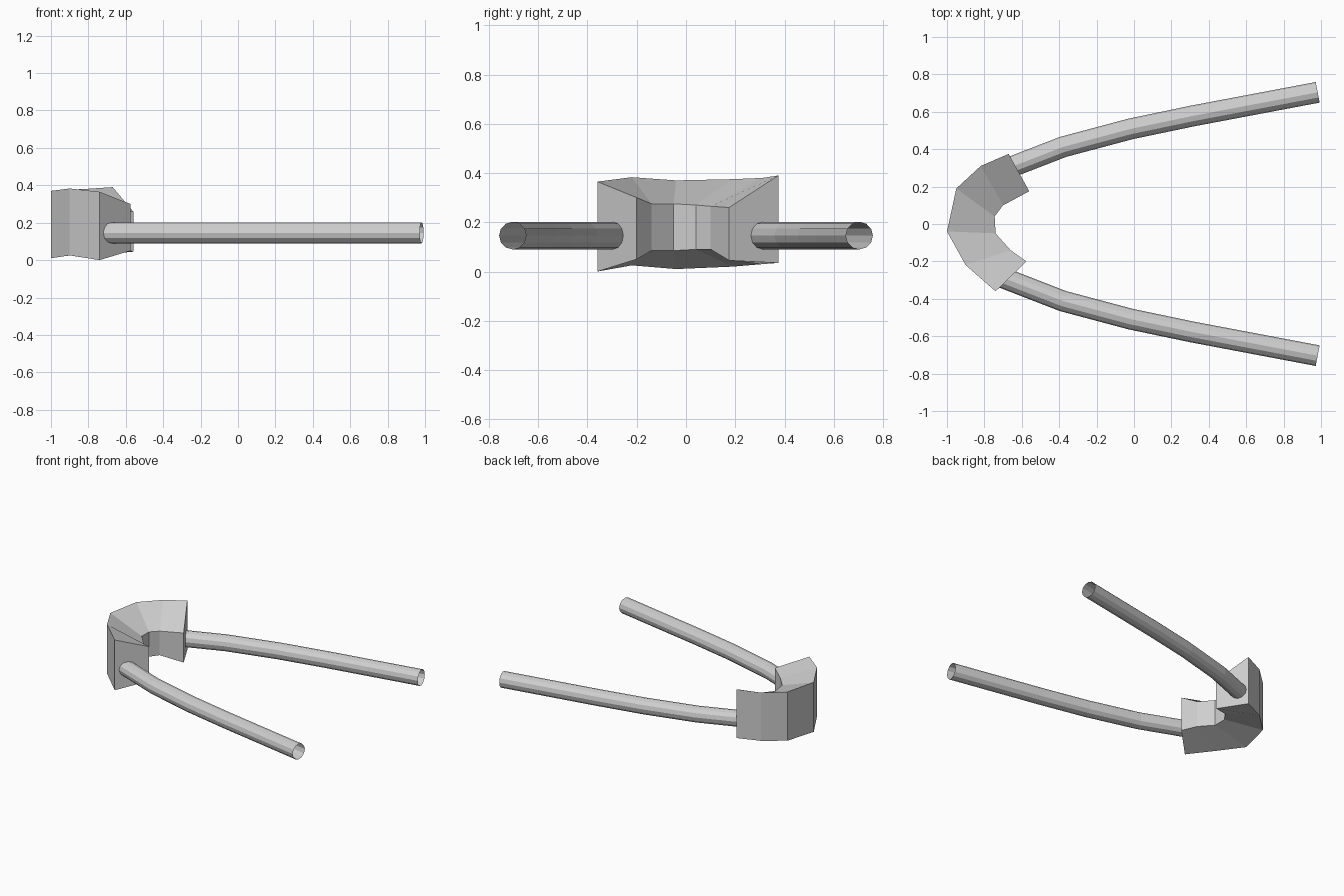
import bpy, bmesh, math
from mathutils import Vector

if "Cube" in bpy.data.objects:
    bpy.data.objects.remove(bpy.data.objects["Cube"])

grey = bpy.data.materials.new("light grey")
grey.diffuse_color = (0.62, 0.62, 0.62, 1)
grey.use_nodes = True
grey.node_tree.nodes["Principled BSDF"].inputs["Base Color"].default_value = grey.diffuse_color


def loft(name, rings, capped):
    """Skin a row of closed rings into one flat-shaded object."""
    bm = bmesh.new()
    vs = [[bm.verts.new(p) for p in ring] for ring in rings]
    n = len(rings[0])
    for a, b in zip(vs, vs[1:]):
        for i in range(n):
            j = (i + 1) % n
            bm.faces.new((a[i], a[j], b[j], b[i]))
    if capped:
        bm.faces.new(vs[0])
        bm.faces.new(vs[-1])
    bmesh.ops.recalc_face_normals(bm, faces=bm.faces)
    mesh = bpy.data.meshes.new(name)
    bm.to_mesh(mesh)
    bm.free()
    mesh.materials.append(grey)
    obj = bpy.data.objects.new(name, mesh)
    bpy.context.collection.objects.link(obj)
    return obj


# Curved head block: outer x, y, bottom, top, then inner x, y, bottom, top
stations = [
    (-0.67, 0.375, 0.035, 0.39, -0.56, 0.175, 0.045, 0.26),
    (-0.82, 0.31, 0.03, 0.38, -0.70, 0.10, 0.09, 0.265),
    (-0.95, 0.19, 0.02, 0.375, -0.745, 0.04, 0.09, 0.27),
    (-1.00, -0.04, 0.01, 0.37, -0.74, -0.05, 0.085, 0.275),
    (-0.90, -0.22, 0.025, 0.383, -0.66, -0.14, 0.085, 0.275),
    (-0.74, -0.36, 0.0, 0.365, -0.575, -0.20, 0.05, 0.30),
]
loft("head_block",
     [[(ox, oy, ob), (ox, oy, ot), (ix, iy, it), (ix, iy, ib)]
      for ox, oy, ob, ot, ix, iy, ib, it in stations], True)

# Bent open tubes, mirrored front to back
path = [(-0.72, 0.28), (-0.38, 0.412), (-0.02, 0.508), (0.31, 0.577), (0.982, 0.704)]
RADIUS, HEIGHT, SIDES = 0.056, 0.146, 12
for name, side in (("back_tube", 1), ("front_tube", -1)):
    pts = [Vector((x, y * side, HEIGHT)) for x, y in path]
    rings = []
    for i, p in enumerate(pts):
        along = (pts[min(i + 1, len(pts) - 1)] - pts[max(i - 1, 0)]).normalized()
        across = Vector((-along.y, along.x, 0))
        rings.append([p + RADIUS * (across * math.cos(t) + Vector((0, 0, math.sin(t))))
                      for t in (math.tau * k / SIDES for k in range(SIDES))])
    loft(name, rings, False)
